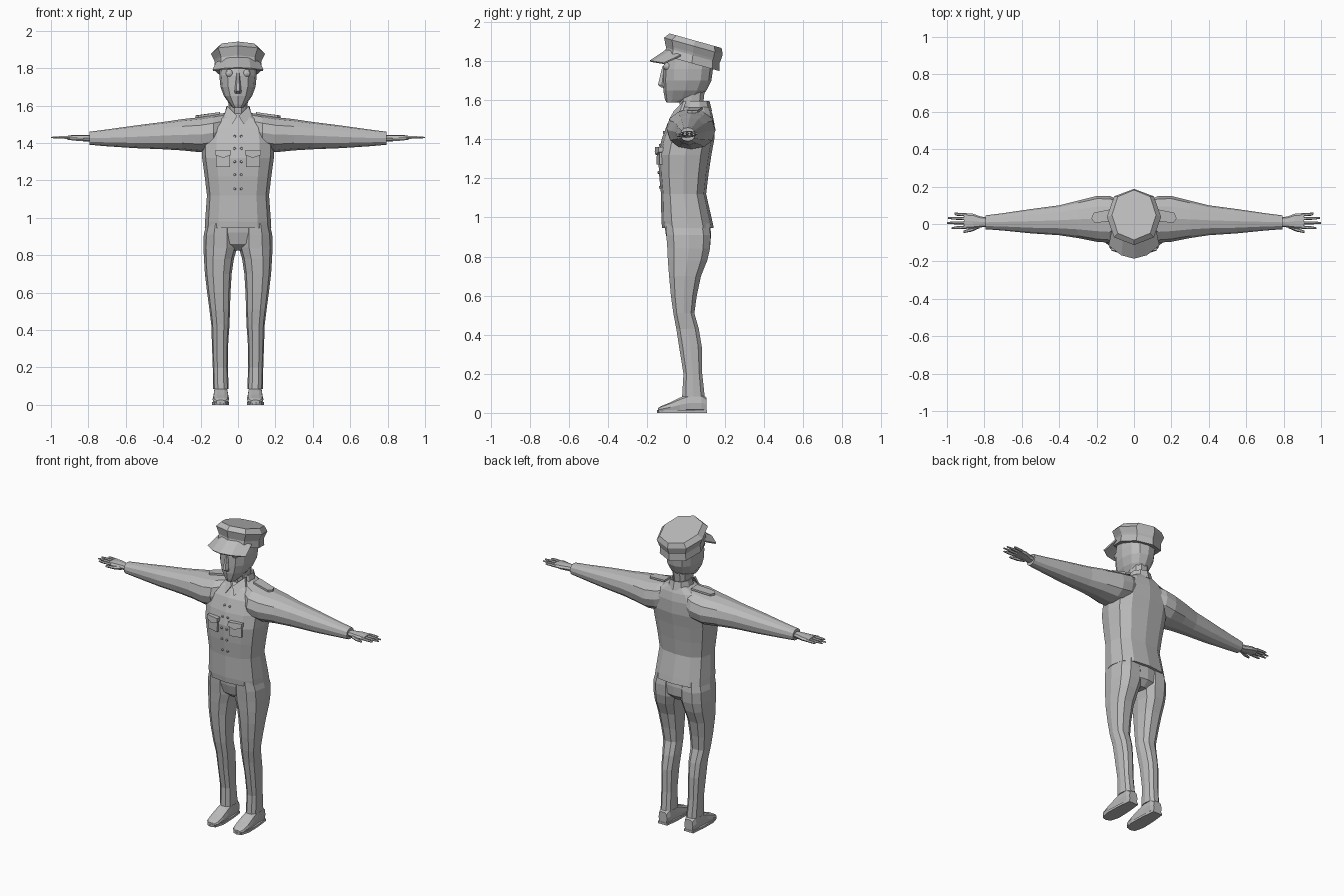
import bpy, bmesh, math
from mathutils import Vector, Matrix

grey = bpy.data.materials.new("uniform grey")
grey.diffuse_color = (0.5, 0.5, 0.5, 1)


def finish(name, bm, mirror=False):
    bmesh.ops.recalc_face_normals(bm, faces=bm.faces[:])
    me = bpy.data.meshes.new(name)
    bm.to_mesh(me)
    bm.free()
    me.materials.append(grey)
    ob = bpy.data.objects.new(name, me)
    bpy.context.collection.objects.link(ob)
    if mirror:
        ob.modifiers.new("mirror", 'MIRROR')
    return ob


def loft(name, rings, axis='Z', n=12, e=0.8, mirror=False, shear=0.0):
    """Skin rings (pos, lo_a, hi_a, lo_b, hi_b): a,b = x,y for Z, y,z for X, x,z for Y."""
    bm = bmesh.new()
    loops = []
    for p, a0, a1, b0, b1 in rings:
        loop = []
        for i in range(n):
            t = 2 * math.pi * i / n
            c, s = round(math.cos(t), 6), round(math.sin(t), 6)
            a = (a0 + a1) / 2 + (a1 - a0) / 2 * math.copysign(abs(c) ** e, c)
            b = (b0 + b1) / 2 + (b1 - b0) / 2 * math.copysign(abs(s) ** e, s)
            co = {'Z': (a, b, p + shear * b), 'X': (p, a, b), 'Y': (a, p, b)}[axis]
            loop.append(bm.verts.new(co))
        loops.append(loop)
    for l0, l1 in zip(loops, loops[1:]):
        for i in range(n):
            j = (i + 1) % n
            bm.faces.new((l0[i], l0[j], l1[j], l1[i]))
    bm.faces.new(loops[0])
    bm.faces.new(loops[-1])
    return finish(name, bm, mirror)


def plate(name, outline, depth, mirror=True):
    """Extrude an outline of 3D points along the depth vector."""
    bm = bmesh.new()
    f = bm.faces.new([bm.verts.new(p) for p in outline])
    new = bmesh.ops.extrude_face_region(bm, geom=[f])['geom']
    bmesh.ops.translate(bm, vec=depth, verts=[v for v in new if isinstance(v, bmesh.types.BMVert)])
    if f.is_valid and len(bm.faces) == len(outline) + 1:
        bm.faces.new([v for v in f.verts])
    return finish(name, bm, mirror)


# Jacket body with flared hem
torso = [(0.945, -.178, .178, -.122, .142), (0.98, -.176, .176, -.126, .135),
         (1.12, -.166, .166, -.128, .103), (1.22, -.178, .178, -.138, .115),
         (1.32, -.192, .192, -.142, .13), (1.40, -.195, .195, -.125, .145),
         (1.48, -.18, .18, -.095, .145), (1.53, -.13, .13, -.06, .135),
         (1.565, -.065, .065, -.02, .12)]
loft("jacket", torso, e=0.75)


def front(z):
    """Front depth of the jacket at height z."""
    for r0, r1 in zip(torso, torso[1:]):
        if r0[0] <= z <= r1[0]:
            return r0[3] + (r1[3] - r0[3]) * (z - r0[0]) / (r1[0] - r0[0])


# Sleeves
loft("sleeve", [(.06, -.05, .12, 1.38, 1.562), (.13, -.10, .15, 1.36, 1.55),
                (.20, -.095, .15, 1.35, 1.538), (.30, -.075, .125, 1.36, 1.527),
                (.40, -.06, .10, 1.366, 1.512), (.55, -.05, .08, 1.372, 1.493),
                (.70, -.035, .058, 1.382, 1.472), (.795, -.028, .046, 1.39, 1.46)],
     'X', mirror=True, e=0.9)

# Hands with fingers and thumb
loft("palm", [(.78, -.015, .035, 1.408, 1.442), (.82, -.018, .04, 1.408, 1.443),
              (.86, -.025, .055, 1.412, 1.443), (.91, -.025, .058, 1.418, 1.44)],
     'X', n=8, mirror=True, e=0.8)
for y, tip, spread in [(-.017, .975, -.006), (.006, 1.0, 0), (.029, .995, .003), (.049, .96, .007)]:
    loft("finger", [(.895, y - .009, y + .009, 1.42, 1.438),
                    (.95, y + spread / 2 - .008, y + spread / 2 + .008, 1.422, 1.437),
                    (tip, y + spread - .005, y + spread + .005, 1.425, 1.433)],
         'X', n=6, e=1, mirror=True)
loft("thumb", [(.825, -.022, .002, 1.408, 1.432), (.865, -.04, -.018, 1.41, 1.43),
               (.912, -.049, -.036, 1.416, 1.428)], 'X', n=6, e=1, mirror=True)

# Trousers
loft("trouser_seat", [(.98, -.165, .165, -.11, .12), (.92, -.176, .176, -.105, .128),
                      (.86, -.13, .13, -.09, .125), (.825, -.05, .05, -.05, .09)])
loft("trouser_leg", [(.97, .012, .168, -.108, .12), (.91, .004, .183, -.105, .13),
                     (.84, .004, .185, -.10, .127), (.78, .022, .182, -.097, .113),
                     (.70, .034, .177, -.09, .08), (.60, .04, .165, -.08, .058),
                     (.51, .043, .153, -.067, .045), (.43, .045, .143, -.052, .068),
                     (.34, .052, .14, -.038, .083), (.20, .054, .135, -.015, .085),
                     (.085, .05, .133, -.022, .098)], mirror=True, n=10)

# Shoes: sole and upper run from heel to toe
loft("shoe", [(.105, .062, .122, .004, .08), (.08, .054, .13, .003, .10),
              (.02, .053, .131, .003, .10), (-.03, .05, .133, .003, .08),
              (-.08, .048, .136, .003, .055), (-.125, .052, .132, .003, .036),
              (-.143, .068, .116, .004, .025)], 'Y', n=10, e=0.65, mirror=True)
plate("shoe_sole", [(.06, .107, 0), (.125, .107, 0), (.135, .02, 0), (.138, -.08, 0),
                    (.122, -.138, 0), (.095, -.148, 0), (.064, -.138, 0), (.047, -.08, 0),
                    (.05, .02, 0)], (0, 0, .014))

# Neck and head
loft("neck", [(1.50, -.055, .055, -.02, .10), (1.58, -.05, .05, -.035, .09),
              (1.66, -.055, .055, -.04, .10)], n=10)
loft("head", [(1.588, -.026, .026, -.10, -.02), (1.605, -.042, .042, -.108, .065),
              (1.65, -.075, .075, -.116, .105), (1.70, -.094, .094, -.118, .13),
              (1.76, -.10, .10, -.118, .138), (1.83, -.098, .098, -.10, .135)], n=12, e=0.85)
loft("nose", [(1.665, -.017, .017, -.128, -.10), (1.678, -.018, .018, -.147, -.10),
              (1.72, -.013, .013, -.136, -.10), (1.775, -.009, .009, -.122, -.10)], n=6, e=1)

# Eyes
bm = bmesh.new()
bmesh.ops.create_uvsphere(bm, u_segments=10, v_segments=6, radius=.022,
                          matrix=Matrix.Translation((.046, -.094, 1.772)))
finish("eye", bm, True)

# Cap: tilted octagonal crown and band
loft("cap", [(1.797, -.128, .128, -.112, .172), (1.84, -.124, .124, -.102, .172),
             (1.853, -.128, .128, -.105, .178), (1.888, -.145, .145, -.112, .188),
             (1.918, -.118, .118, -.085, .182)], n=8, e=0.9, shear=-0.28)

# Cap visor
bm = bmesh.new()
rows = []
for t in (-1, -.5, 0, .5, 1):
    rows.append([bm.verts.new((.118 * t, -.098 + .07 * t * t, 1.862 - .03 * t * t)),
                 bm.verts.new((.136 * t, -.185 + .07 * t * t, 1.803 - .012 * t * t))])
for a, b in zip(rows, rows[1:]):
    bm.faces.new((a[0], b[0], b[1], a[1]))
visor = finish("visor", bm)
visor.modifiers.new("thickness", 'SOLIDIFY').thickness = .008

# Collar: standing band and pointed front wings
bm = bmesh.new()
low, high = [], []
for i in range(9):
    a = math.radians(-60 + 300 * i / 8)
    c, s = math.cos(a), math.sin(a)
    low.append(bm.verts.new((.076 * c, .048 + .085 * s, 1.545)))
    high.append(bm.verts.new((.064 * c, .05 + .07 * s, 1.597)))
for i in range(8):
    bm.faces.new((low[i], low[i + 1], high[i + 1], high[i]))
finish("collar_band", bm).modifiers.new("thickness", 'SOLIDIFY').thickness = .01
plate("collar_wing", [(.004, -.062, 1.545), (.03, -.088, 1.50), (.075, -.03, 1.545),
                      (.058, -.012, 1.597)], (0, .014, 0))

# Shoulder straps
plate("shoulder_strap", [(.095, .02, 1.553), (.21, .005, 1.536), (.228, .03, 1.535),
                         (.215, .06, 1.536), (.095, .085, 1.553)], (0, 0, .012))

# Chest pockets with pointed flaps
plate("pocket", [(.043, -.152, 1.27), (.118, -.135, 1.27), (.118, -.135, 1.345),
                 (.043, -.148, 1.345)], (0, .03, 0))
plate("pocket_flap", [(.038, -.158, 1.36), (.038, -.160, 1.335), (.08, -.156, 1.32),
                      (.122, -.142, 1.335), (.122, -.140, 1.36)], (0, .035, 0))

# Two columns of buttons
bm = bmesh.new()
for z in (1.155, 1.23, 1.30, 1.37, 1.435):
    bmesh.ops.create_cone(bm, cap_ends=True, segments=6, radius1=.008, radius2=.006, depth=.014,
                          matrix=Matrix.Translation((.018, front(z), z)) @ Matrix.Rotation(math.pi / 2, 4, 'X'))
finish("buttons", bm, True)
